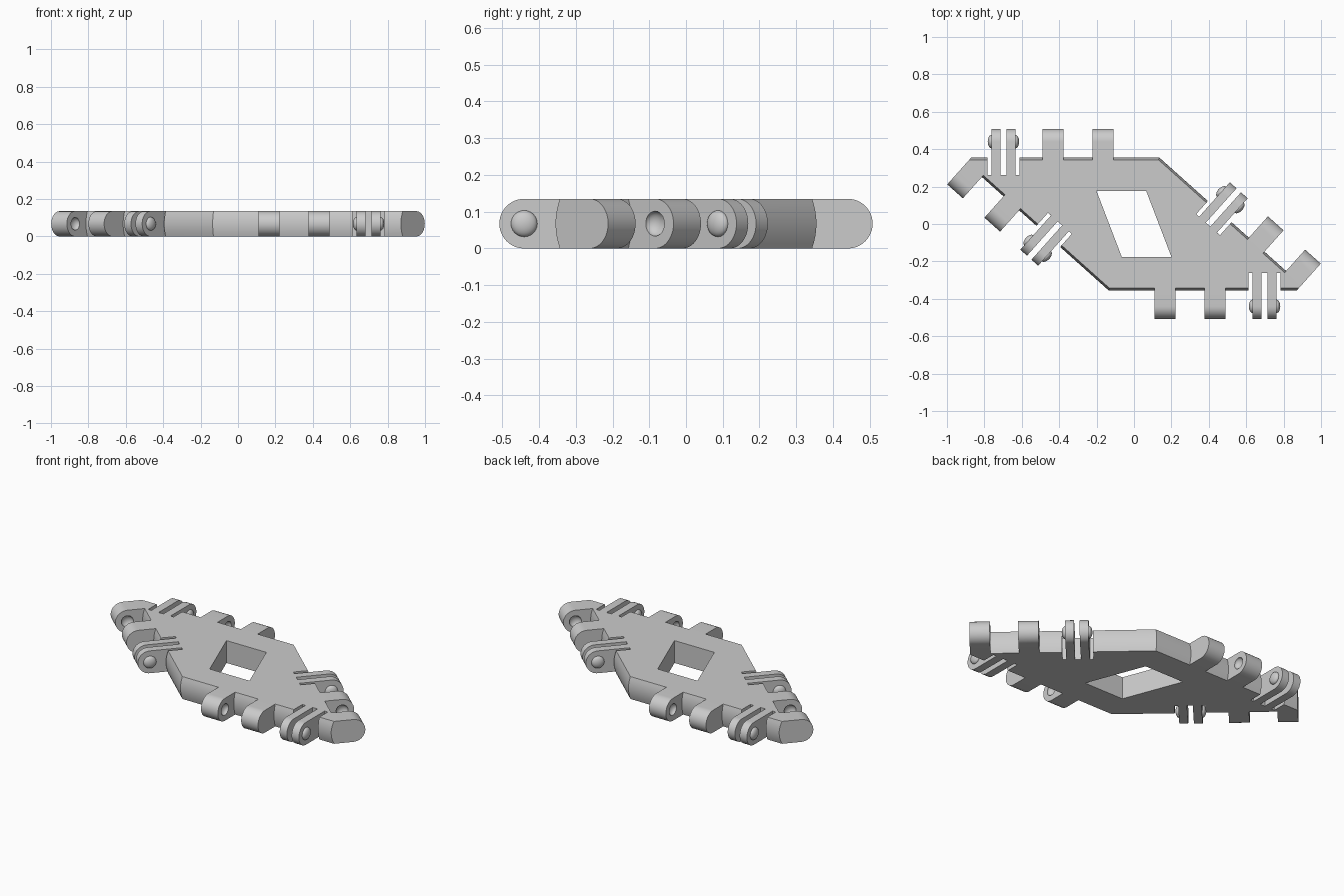
import bpy, bmesh, math
from mathutils import Matrix, Vector

old = bpy.data.objects.get("Cube")
if old:
    bpy.data.objects.remove(old)

H = 0.135                      # thickness
R = H / 2                      # radius of rounded ends
ANG = math.radians(41.8)       # acute angle of the rhombus
S, C = math.sin(ANG), math.cos(ANG)
INNER, OUTER, BULGE = 0.177, 0.355, 0.012
TIP = 0.331 - R                # pivot distance from the inner edge
TAB_W, PRONG_W, GAP = 0.112, 0.048, 0.032
MID = Vector((0.265, 0))       # middle of the slanted inner edge
D, N = Vector((C, -S)), Vector((S, C))

grey = bpy.data.materials.new("plain_grey")
grey.use_nodes = True
grey.diffuse_color = (0.6, 0.6, 0.6, 1)
grey.node_tree.nodes["Principled BSDF"].inputs["Base Color"].default_value = (0.6, 0.6, 0.6, 1)


def make_object(name, bm):
    bmesh.ops.recalc_face_normals(bm, faces=bm.faces)
    mesh = bpy.data.meshes.new(name)
    bm.to_mesh(mesh)
    bm.free()
    mesh.materials.append(grey)
    obj = bpy.data.objects.new(name, mesh)
    bpy.context.collection.objects.link(obj)
    return obj


def activate(obj):
    bpy.ops.object.select_all(action='DESELECT')
    obj.select_set(True)
    bpy.context.view_layer.objects.active = obj


def cut(obj, cutter):
    cutter.hide_render = True
    mod = obj.modifiers.new("cut", 'BOOLEAN')
    mod.operation, mod.solver, mod.object = 'DIFFERENCE', 'EXACT', cutter
    activate(obj)
    bpy.ops.object.modifier_apply(modifier=mod.name)
    bpy.data.objects.remove(cutter)


def smooth(obj):
    activate(obj)
    bpy.ops.object.shade_smooth_by_angle(angle=math.radians(30))


def loft(bm, rings):
    """Skin a stack of equal rings and cap both ends."""
    loops = [[bm.verts.new(p) for p in ring] for ring in rings]
    n = len(loops[0])
    for a, b in zip(loops, loops[1:]):
        for i in range(n):
            j = (i + 1) % n
            bm.faces.new((a[i], a[j], b[j], b[i]))
    bm.faces.new(loops[0])
    bm.faces.new(loops[-1])


def add_lug(bm, x, width):
    """Bar along y with a half-round end."""
    profile = [(0.16, 0), (0.16, H)]
    for i in range(25):
        a = math.pi / 2 - math.pi * i / 24
        profile.append((TIP + R * math.cos(a), R + R * math.sin(a)))
    loft(bm, [[(x + k * width / 2, y, z) for y, z in profile] for k in (-1, 1)])


def add_knob(bm, x, depth, radius):
    """Flattened ball on the pivot axis."""
    m = Matrix.Translation((x, TIP, R)) @ Matrix.Diagonal((depth, radius, radius, 1))
    m = m @ Matrix.Rotation(math.pi / 2, 4, 'Y')
    bmesh.ops.create_uvsphere(bm, u_segments=24, v_segments=16, radius=1, matrix=m)


# Four sides: local x runs along the edge, local y points outwards
turn = Matrix.Rotation(math.pi, 4, 'Z')
straight = Matrix.Translation((-0.2, INNER, 0))
slanted = Matrix.Translation((MID.x, 0, 0)) @ Matrix.Rotation(-ANG, 4, 'Z')
# name, placement, clip position, positions of the two tabs
sides = [("back", straight, -0.498, (-0.233, 0.035)),
         ("front", turn @ straight, -0.498, (-0.233, 0.035)),
         ("left", slanted, 0.10, (0.365, 0.632)),
         ("right", turn @ slanted, 0.10, (0.365, 0.632))]
END = 0.632 + TAB_W / 2


def outline(o):
    """Outer contour at distance o from the centre lines."""
    a = Vector((o * (1 - C) / S, o))
    b = MID + D * END + N * (o - INNER)
    s = (END * S - o) / C
    c = MID + D * END + N * s
    return [a, b, c, -a, -b, -c]


# Frame with a slightly bulging rim
bm = bmesh.new()
rings = []
for i in range(9):
    u = i / 4 - 1
    rings.append([(p.x, p.y, R + R * u) for p in outline(OUTER - BULGE * u * u)])
loft(bm, rings)
frame = make_object("frame", bm)

# Rhombus opening
bm = bmesh.new()
half = INNER / S / 2
shift = INNER / math.tan(ANG)
hole = [(-half * 2 + 0.065, INNER), (0.065, INNER), (half * 2 - 0.065, -INNER), (-0.065, -INNER)]
loft(bm, [[(x, y, z) for x, y in hole] for z in (-0.1, 0.3)])
cut(frame, make_object("opening_cutter", bm))

# Slots beside and between the clip prongs
bm = bmesh.new()
side_gap = 0.021
for name, place, clip, tabs in sides:
    edge = GAP / 2 + PRONG_W + side_gap / 2
    for off, w in ((-edge, side_gap), (0, GAP), (edge, side_gap)):
        m = place @ Matrix.Translation((clip + off, 0.185, R)) @ Matrix.Diagonal((w, 0.2, 0.4, 1))
        bmesh.ops.create_cube(bm, size=1, matrix=m)
cut(frame, make_object("slot_cutter", bm))
smooth(frame)

# Clips and tabs on every side
for name, place, clip, tabs in sides:
    for label, k in (("a", -1), ("b", 1)):
        x = clip + k * (GAP + PRONG_W) / 2
        bm = bmesh.new()
        add_lug(bm, x, PRONG_W)
        prong = make_object(f"{name}_clip_prong_{label}", bm)
        bm = bmesh.new()
        add_knob(bm, x + k * PRONG_W / 2, 0.02, 0.036)
        knob = make_object(f"{name}_clip_knob_{label}", bm)
        # tabs carry a dimple on the faces that look at each other
        x = tabs[0] if k < 0 else tabs[1]
        bm = bmesh.new()
        add_lug(bm, x, TAB_W)
        tab = make_object(f"{name}_tab_{label}", bm)
        bm = bmesh.new()
        add_knob(bm, x - k * TAB_W / 2, 0.024, 0.034)
        cut(tab, make_object("dimple_cutter", bm))
        for obj in (prong, knob, tab):
            smooth(obj)
            obj.matrix_world = place
